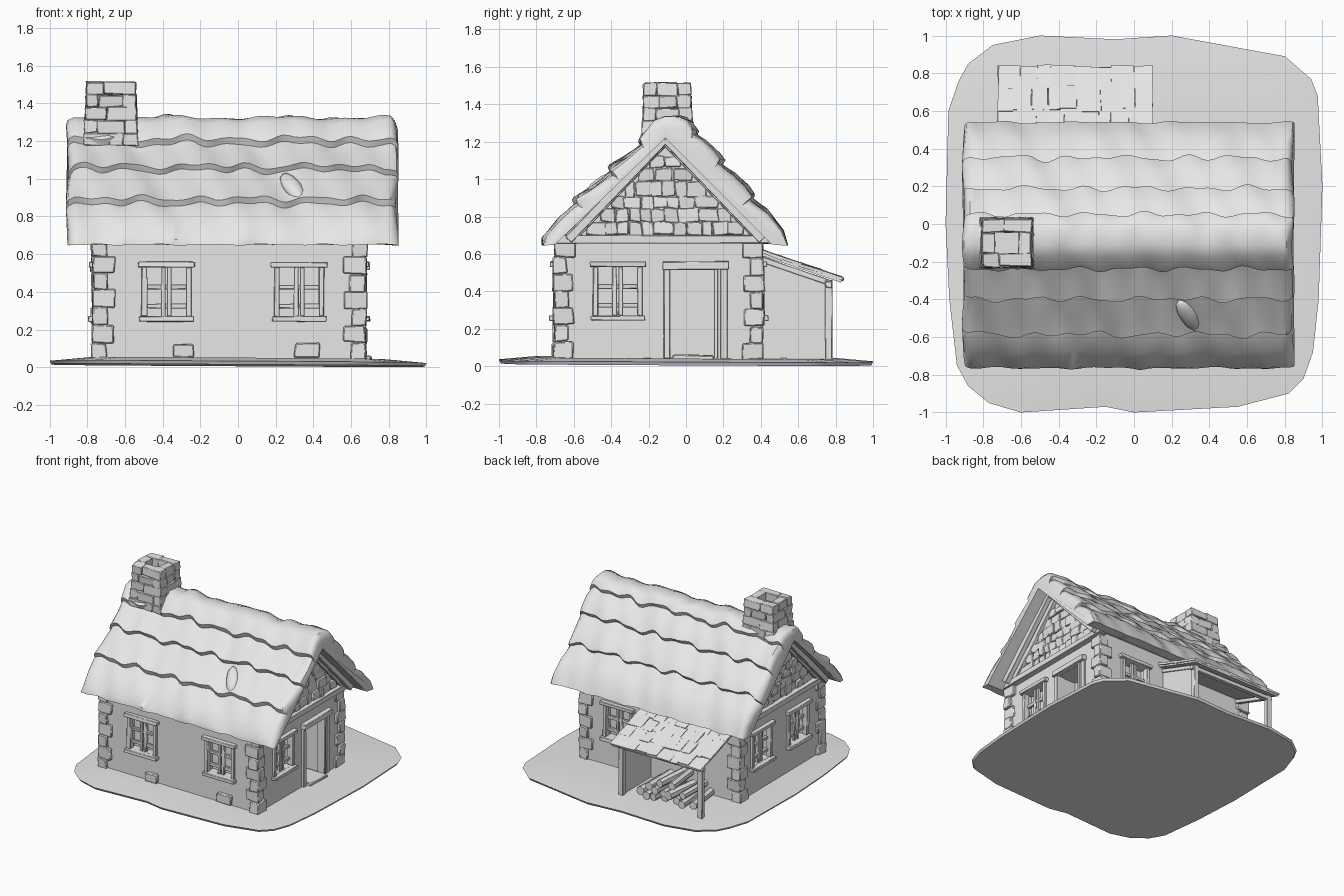
import bpy, bmesh, math, random
from mathutils import Matrix, Vector

if "Cube" in bpy.data.objects:
    bpy.data.objects.remove(bpy.data.objects["Cube"])

random.seed(7)
I = Matrix.Identity(4)
GREY = bpy.data.materials.new("plain_grey")
GREY.diffuse_color = (0.8, 0.8, 0.8, 1)
GREY.use_nodes = True
GREY.node_tree.nodes["Principled BSDF"].inputs["Base Color"].default_value = GREY.diffuse_color


def finish(name, bm, angle=35, bevel=0):
    bmesh.ops.recalc_face_normals(bm, faces=bm.faces[:])
    me = bpy.data.meshes.new(name)
    bm.to_mesh(me)
    bm.free()
    me.materials.append(GREY)
    for p in me.polygons:
        p.use_smooth = True
    me.set_sharp_from_angle(angle=math.radians(angle))
    ob = bpy.data.objects.new(name, me)
    bpy.context.collection.objects.link(ob)
    if bevel:
        m = ob.modifiers.new("worn_edges", "BEVEL")
        m.width, m.segments = bevel, 1
    return ob


def box(bm, lo, hi, M=I, jit=0.0):
    lo, hi = Vector(lo), Vector(hi)
    vs = bmesh.ops.create_cube(bm, size=1)["verts"]
    for v in vs:
        p = Vector([(lo[i] + hi[i]) / 2 + v.co[i] * (hi[i] - lo[i]) for i in range(3)])
        v.co = M @ (p + Vector([random.uniform(-jit, jit) for _ in range(3)]))


def loft(bm, rings):
    """Skin closed rings of points and cap both ends."""
    rings = [[bm.verts.new(p) for p in r] for r in rings]
    n = len(rings[0])
    for a, b in zip(rings, rings[1:]):
        for i in range(n):
            bm.faces.new((a[i], a[(i + 1) % n], b[(i + 1) % n], b[i]))
    bm.faces.new(rings[0])
    bm.faces.new(rings[-1])


def split(a, b, lo, hi):
    """Cut the span a..b into random pieces."""
    out = []
    while b - a > 1e-4:
        e = a + random.uniform(lo, hi)
        if b - e < lo:
            e = b
        out.append((a, e))
        a = e
    return out


# House limits, and the local frames of the four walls (local -y is outward)
X0, X1, Y0, Y1 = -0.755, 0.66, -0.69, 0.40
AY = -0.11
FRONT = Matrix.Translation((0, Y0, 0))
RIGHT = Matrix.Translation((X1, 0, 0)) @ Matrix.Rotation(math.pi / 2, 4, "Z")
LEFT = Matrix.Translation((X0, 0, 0)) @ Matrix.Rotation(-math.pi / 2, 4, "Z")
BACK = Matrix.Translation((0, Y1, 0)) @ Matrix.Rotation(math.pi, 4, "Z")
WINDOWS = [(FRONT, -0.38), (FRONT, 0.325), (RIGHT, -0.365), (LEFT, 0.36), (LEFT, -0.11), (BACK, -0.33)]

# Thin, slightly tilted ground slab with a rounded, uneven outline
outline = [(-.985, .6), (-.93, .76), (-.88, .85), (-.75, .95), (-.5, 1), (-.1, .98), (.2, 1), (.8, .89),
           (.94, .77), (.975, .68), (1, .2), (.98, -.4), (.95, -.68), (.9, -.82), (.82, -.9), (.55, -.97),
           (0, -1), (-.15, -.97), (-.6, -1), (-.77, -.95), (-.88, -.86), (-.94, -.75), (-.98, -.4), (-1, 0)]
bm = bmesh.new()
loft(bm, [[(x * s, y * s, .01 - .006 * x - .005 * y + h) for x, y in outline]
          for s, h in ((.99, 0), (1, .018), (.8, .036))])
finish("ground", bm)

# Walls with gables, one solid with window and door recesses cut in
bm = bmesh.new()
prof = [(Y0, .03), (Y1, .03), (Y1, .69), (AY, 1.23), (Y0, .69)]
loft(bm, [[(x, y, z) for y, z in prof] for x in (X0, X1)])
walls = finish("walls", bm, 30)
bm = bmesh.new()
for M, u in WINDOWS:
    box(bm, (u - .115, -.1, .27), (u + .115, .06, .53), M)
box(bm, (-.09, -.1, .05), (.16, .16, .515), RIGHT)
cutter = finish("opening_cutter", bm)
cutter.hide_render = True
mod = walls.modifiers.new("openings", "BOOLEAN")
mod.operation, mod.object, mod.solver = "DIFFERENCE", cutter, "EXACT"
bpy.context.view_layer.objects.active = walls
bpy.ops.object.modifier_apply(modifier=mod.name)
bpy.data.objects.remove(cutter)
walls.data.set_sharp_from_angle(angle=math.radians(30))

# Window frames: lintel, sill, posts and crossed bars
bm = bmesh.new()
for M, u in WINDOWS:
    box(bm, (u - .15, -.035, .53), (u + .15, .02, .56), M, .003)
    box(bm, (u - .145, -.04, .243), (u + .145, .02, .27), M, .003)
    for s in (-1, 1):
        box(bm, (u + s * .118 - .014, -.018, .27), (u + s * .118 + .014, .03, .53), M, .003)
        box(bm, (u + s * .016 - .012, .005, .27), (u + s * .016 + .012, .03, .53), M, .002)
    for z in (.325, .425):
        box(bm, (u - .11, .01, z - .012), (u + .11, .035, z + .012), M, .002)
finish("window_frames", bm, bevel=.003)

# Door frame and step
bm = bmesh.new()
box(bm, (-.125, -.04, .517), (.23, .02, .56), RIGHT, .003)
box(bm, (-.12, -.02, .04), (-.085, .05, .52), RIGHT, .003)
box(bm, (.15, -.02, .04), (.172, .05, .52), RIGHT, .002)
box(bm, (.185, -.012, .04), (.22, .02, .52), RIGHT, .003)
finish("door_frame", bm, bevel=.003)
bm = bmesh.new()
box(bm, (-.07, -.05, .03), (.15, .15, .06), RIGHT, .006)
finish("door_step", bm, bevel=.006)

# Corner stones, alternating long and short
bm = bmesh.new()
for sx, cx in ((-1, -.78), (1, .685)):
    for sy, cy in ((-1, -.712), (1, .42)):
        z = .035
        for k in range(7):
            h = random.uniform(.085, .1)
            lx, ly = (.12, .075) if k % 2 else (.08, .11)
            px, py = cx + sx * random.uniform(-.012, .002), cy + sy * random.uniform(-.012, .002)
            qx, qy = px - sx * lx, py - sy * ly
            box(bm, (min(px, qx), min(py, qy), z), (max(px, qx), max(py, qy), min(z + h, .67)), I, .006)
            z += h
finish("corner_stones", bm, bevel=.006)

# Loose stones showing at the foot of the front wall
bm = bmesh.new()
for a, b in ((-.34, -.235), (.3, .43)):
    box(bm, (a, -.025, .05), (b, .03, .125), FRONT, .006)
finish("foot_stones", bm, bevel=.006)

# Gable stonework, tie beams and sloping boards
stones, beams = bmesh.new(), bmesh.new()
for M, s in ((RIGHT, 1), (LEFT, -1)):
    z = .7
    while z < 1.1:
        h = random.uniform(.06, .085)
        half = (1.18 - z - h * .5) * .94
        for a, b in split(AY * s - half, AY * s + half, .05, .11):
            d = random.uniform(.004, .022)
            box(stones, (a, -d, z), (b, .02, z + h), M, .008)
        z += h
    box(beams, (AY * s - .6, -.045, .655), (AY * s + .55, .02, .7), M, .003)
    for t in (-1, 1):
        run, rise = .49, .51
        B = (M @ Matrix.Translation((AY * s, 0, 1.215)) @
             Matrix.Rotation(math.atan2(rise, run) if t > 0 else math.pi - math.atan2(rise, run), 4, "Y"))
        L = math.hypot(run, rise) + .04
        box(beams, (0, -.09, -.022), (L, -.05, .022), B, .002)
        box(beams, (0, -.03, -.03), (L, .01, .03), B, .002)
finish("gable_stones", stones, bevel=.004)
finish("gable_beams", beams, bevel=.003)

# Thatched roof: profile with overlapping courses, swept along x with uneven waves
outer = [(-.765, .65), (-.755, .69), (-.67, .79), (-.6, .85), (-.575, .865), (-.588, .897), (-.5, .955),
         (-.41, 1.025), (-.385, 1.042), (-.4, 1.07), (-.3, 1.13), (-.25, 1.165), (-.226, 1.182),
         (-.24, 1.215), (-.17, 1.3), (-.11, 1.325), (-.03, 1.322), (.02, 1.303), (.052, 1.262), (.04, 1.235),
         (.1, 1.2), (.16, 1.145), (.19, 1.105), (.175, 1.08), (.26, 1.02), (.33, .955), (.352, .922),
         (.335, .9), (.43, .83), (.5, .74), (.54, .65)]
under = [(.46, .65), (AY, 1.22), (-.7, .65)]
N = 56
xs = [(-.905, .045), (-.895, .018)] + [(-.87 + 1.68 * i / N, 0) for i in range(N + 1)] + [(.835, .018), (.845, .045)]
bm = bmesh.new()
rings = []
for x, shrink in xs:
    ring = []
    for k, (y, z) in enumerate(outer):
        d = Vector((y - AY, z - .55)).normalized()
        edge = .3 if k in (0, len(outer) - 1) else 1
        w = edge * (.008 * math.sin(11 * x + 8 * y) + .006 * math.sin(29 * x + 17 * y) - shrink)
        slip = edge * (.014 * math.sin(21 * x + 6 * y) + .009 * math.sin(37 * x - 9 * y))
        slip *= min(1, abs(y - AY) * 8)
        side = 1 if y > AY else -1
        ring.append((x + .008 * math.sin(14 * y) * (shrink > 0), y + d.x * w + side * slip * .7, z + d.y * w - slip * .7))
    rings.append(ring + [(x, y, z) for y, z in under])
loft(bm, rings)
finish("thatched_roof", bm, 42)

# Loose tuft on the front slope
bm = bmesh.new()
T = (Matrix.Translation((.29, -.485, .955)) @ Matrix.Rotation(math.radians(42), 4, "X") @
     Matrix.Rotation(math.radians(25), 4, "Z") @ Matrix.Diagonal((.05, .12, .03, 1)))
bmesh.ops.create_icosphere(bm, subdivisions=2, radius=1, matrix=T)
finish("thatch_tuft", bm, 60)

# Chimney: courses of stones around an open flue
bm = bmesh.new()
cx0, cx1, cy0, cy1, t = -.812, -.537, -.232, .032, .07
z = 1.175
for k in range(5):
    h, g = .068, .003 * (k - 2)
    flip = k % 2 * t
    for y in (cy0 + g, cy1 - g - t):
        for a, b in split(cx0 + g + flip, cx1 - g - flip, .07, .13):
            box(bm, (a, y, z), (b, y + t, z + h), I, .006)
    for x in (cx0 + g, cx1 - g - t):
        for a, b in split(cy0 + g + t - flip, cy1 - g - t + flip, .07, .12):
            box(bm, (x, a, z), (x + t, b, z + h), I, .006)
    z += h
box(bm, (cx0 + .03, cy0 + .03, 1.18), (cx1 - .03, cy1 - .03, 1.36))
finish("chimney", bm, bevel=.004)

# Lean-to shed on the back: one closed side, posts, beam and roof of shingles
bm = bmesh.new()
loft(bm, [[(x, y, z) for y, z in ((.38, .03), (.765, .03), (.765, .455), (.38, .6))] for x in (.037, .053)])
finish("shed_side", bm)
bm = bmesh.new()
for x in (-.67, .045):
    box(bm, (x - .02, .745, .03), (x + .02, .782, .46), I, .003)
    S = Matrix.Translation((x, .39, .575)) @ Matrix.Rotation(-math.atan2(.15, .44), 4, "X")
    box(bm, (-.015, 0, -.015), (.015, .4, .015), S)
box(bm, (-.7, .745, .42), (.08, .782, .455), I, .003)
finish("shed_posts", bm, bevel=.003)
bm = bmesh.new()
S = Matrix.Translation((0, .4, .605)) @ Matrix.Rotation(-math.atan2(.15, .44), 4, "X")
box(bm, (-.71, 0, -.012), (.09, .455, .004), S)
for r in range(4):
    for a, b in split(-.72, .1, .06, .13):
        e = .46 - r * .115 + random.uniform(-.012, .008)
        h = .012 + random.uniform(0, .01)
        box(bm, (a, max(e - .13, 0), .0), (b, e, h), S, .004)
finish("shed_roof", bm)

# Stacked firewood
bm = bmesh.new()
for row, count in enumerate((7, 5, 2)):
    for i in range(count):
        R = (Matrix.Translation((-.3 + (i - (count - 1) / 2) * .075, .57 + random.uniform(-.03, .03),
                                 .072 + row * .055)) @ Matrix.Rotation(random.uniform(-.15, .15), 4, "Z") @
             Matrix.Rotation(math.pi / 2, 4, "X"))
        r = random.uniform(.028, .036)
        bmesh.ops.create_cone(bm, cap_ends=True, segments=7, radius1=r, radius2=r, depth=.29, matrix=R)
finish("firewood", bm, 50)
